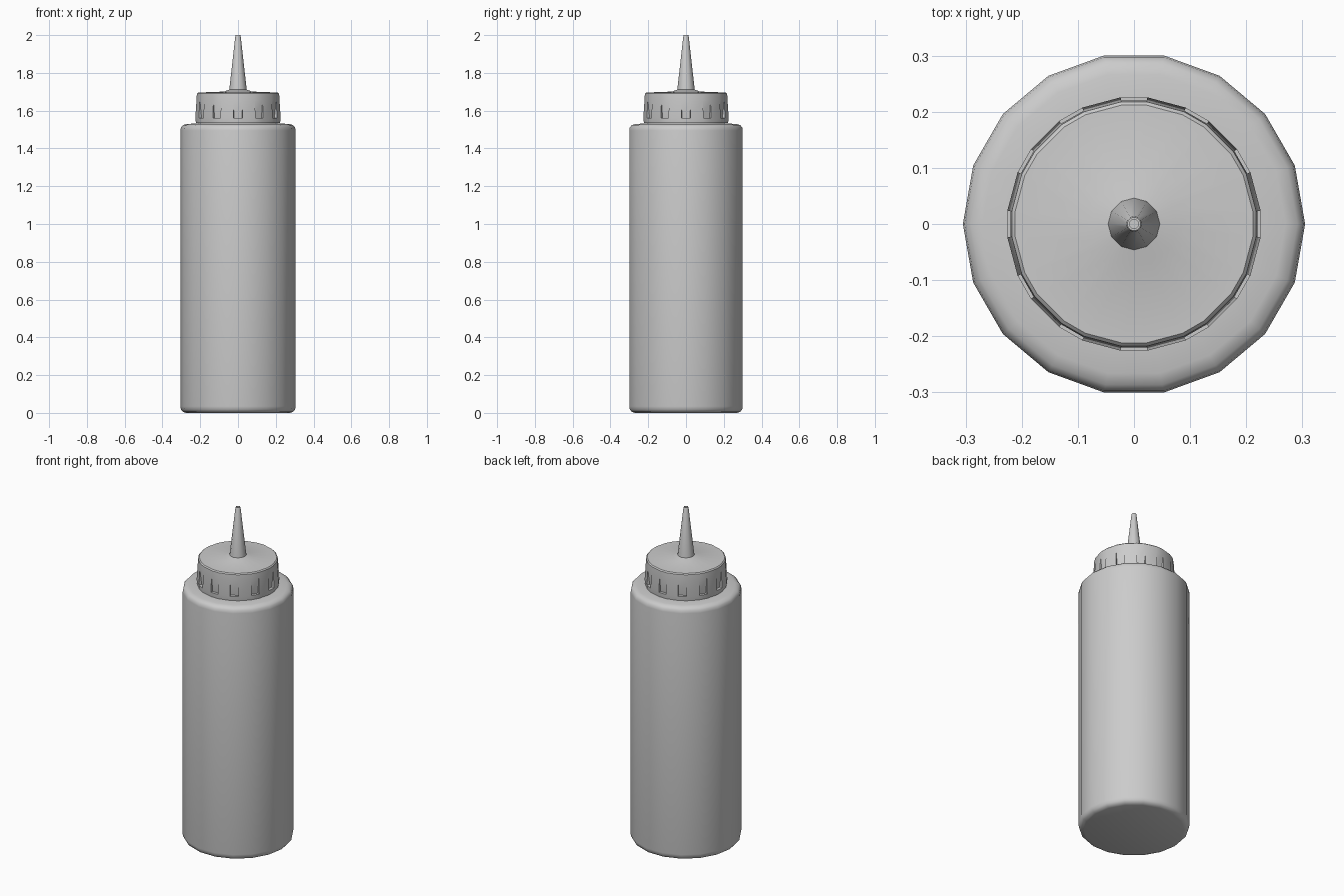
import bpy, bmesh
from math import sin, cos, radians, tau

if "Cube" in bpy.data.objects:
    bpy.data.objects.remove(bpy.data.objects["Cube"])


def finish(bm, name, angle):
    bmesh.ops.recalc_face_normals(bm, faces=bm.faces[:])
    mesh = bpy.data.meshes.new(name)
    bm.to_mesh(mesh)
    bm.free()
    ob = bpy.data.objects.new(name, mesh)
    bpy.context.collection.objects.link(ob)
    bpy.ops.object.select_all(action='DESELECT')
    ob.select_set(True)
    bpy.context.view_layer.objects.active = ob
    bpy.ops.object.shade_smooth_by_angle(angle=radians(angle))
    return ob


def ring(bm, r, z, angles):
    return [bm.verts.new((r * cos(a), r * sin(a), z)) for a in angles]


def bridge(bm, a, b):
    n = len(a)
    for i in range(n):
        j = (i + 1) % n
        bm.faces.new((a[i], a[j], b[j], b[i]))


def lathe(name, profile, sides, angle=40):
    bm = bmesh.new()
    angles = [tau * i / sides for i in range(sides)]
    rings = [ring(bm, r, z, angles) for r, z in profile]
    for a, b in zip(rings, rings[1:]):
        bridge(bm, a, b)
    bm.faces.new(rings[0])
    bm.faces.new(rings[-1])
    return finish(bm, name, angle)


# Bottle body with rounded base, rounded shoulder and short neck
lathe("bottle_body", [(0.275, 0.0), (0.292, 0.006), (0.302, 0.018), (0.305, 0.035),
                      (0.305, 1.495), (0.302, 1.512), (0.291, 1.524), (0.27, 1.53),
                      (0.21, 1.532), (0.21, 1.56)], 18)

# Screw cap with wedge-shaped grip notches around the rim
NOTCHES = 12
bm = bmesh.new()
angles = []
for k in range(NOTCHES):
    mid = tau * k / NOTCHES
    angles += [mid - radians(6), mid + radians(6)]
bottom = ring(bm, 0.224, 1.535, angles)
low = ring(bm, 0.227, 1.562, angles)
high = ring(bm, 0.221, 1.655, angles)
rim = ring(bm, 0.219, 1.69, angles)
edge = ring(bm, 0.213, 1.696, angles)
inner = ring(bm, 0.211, 1.562, angles)
bridge(bm, bottom, low)
bridge(bm, high, rim)
bridge(bm, rim, edge)
bm.faces.new(bottom)
n = len(angles)
for i in range(n):
    j = (i + 1) % n
    if i % 2:
        bm.faces.new((low[i], low[j], high[j], high[i]))
    else:
        bm.faces.new((low[i], low[j], inner[j], inner[i]))
        bm.faces.new((inner[i], inner[j], high[j], high[i]))
        bm.faces.new((low[i], inner[i], high[i]))
        bm.faces.new((low[j], high[j], inner[j]))
# Slightly domed lid flaring up to the nozzle
prev = edge
for r, z in [(0.075, 1.701), (0.045, 1.712)]:
    nxt = ring(bm, r, z, angles)
    bridge(bm, prev, nxt)
    prev = nxt
bm.faces.new(prev)
finish(bm, "screw_cap", 30)

# Tapered nozzle with a hole in the tip
lathe("nozzle", [(0.047, 1.705), (0.044, 1.73), (0.014, 1.996), (0.012, 2.0),
                 (0.008, 2.0), (0.008, 1.95)], 12)
